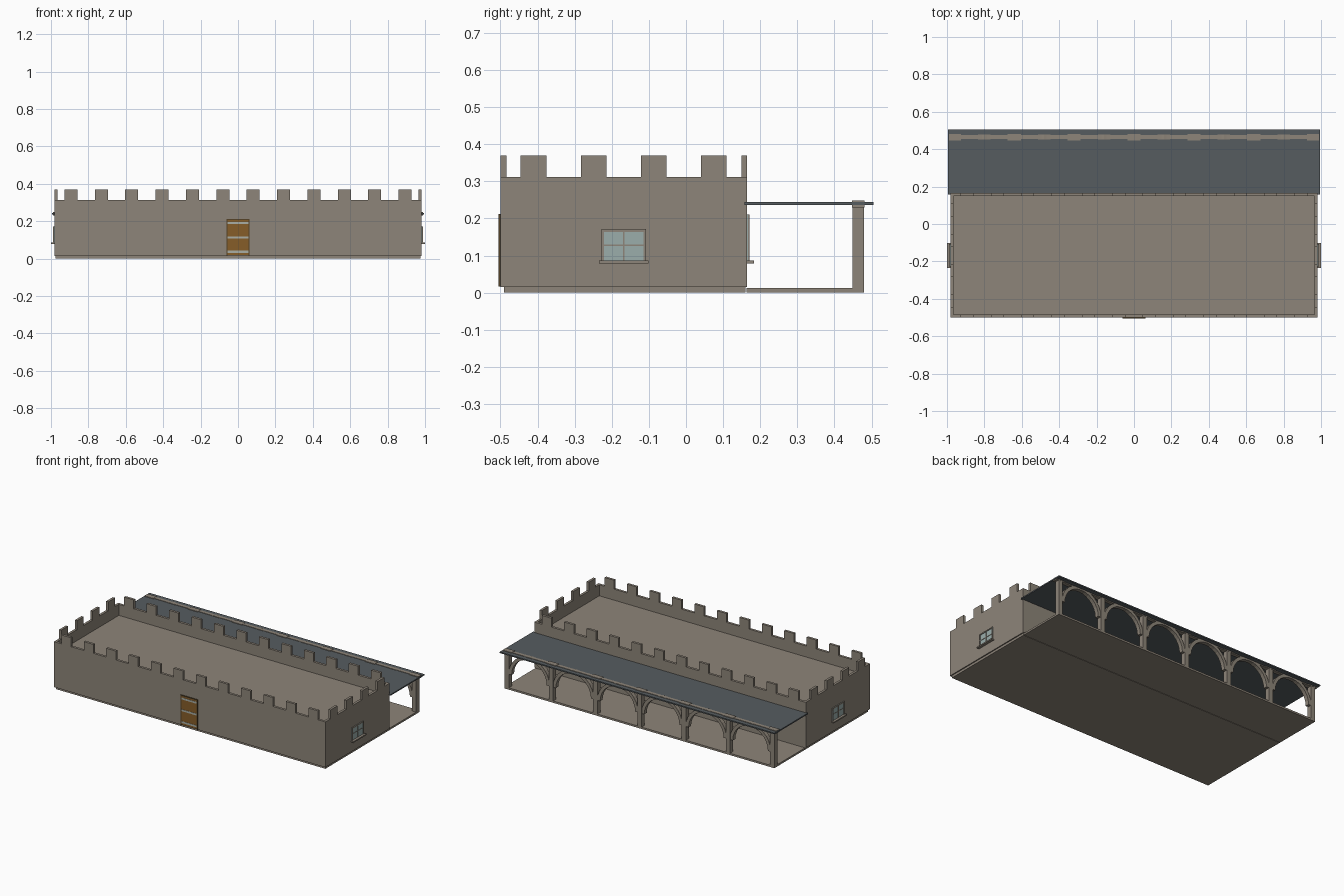
import bpy, bmesh, math
from mathutils import Matrix

if "Cube" in bpy.data.objects:
    bpy.data.objects.remove(bpy.data.objects["Cube"])


def material(name, rgb):
    m = bpy.data.materials.new(name)
    m.diffuse_color = (*rgb, 1)
    m.use_nodes = True
    m.node_tree.nodes["Principled BSDF"].inputs["Base Color"].default_value = m.diffuse_color
    return m


STONE = material("stone", (0.27, 0.235, 0.192))
SLATE = material("slate", (0.094, 0.108, 0.117))
WOOD = material("door_wood", (0.24, 0.11, 0.022))
DARK = material("dark_wood", (0.09, 0.055, 0.02))
METAL = material("door_metal", (0.40, 0.43, 0.38))
GLASS = material("glass", (0.33, 0.42, 0.41))


def make(name, bm, mat):
    bmesh.ops.recalc_face_normals(bm, faces=bm.faces)
    me = bpy.data.meshes.new(name)
    bm.to_mesh(me)
    bm.free()
    me.materials.append(mat)
    ob = bpy.data.objects.new(name, me)
    bpy.context.collection.objects.link(ob)
    return ob


def boxes(name, spans, mat, xf=None):
    """One object from boxes given as (x0, x1, y0, y1, z0, z1)."""
    bm = bmesh.new()
    for x0, x1, y0, y1, z0, z1 in spans:
        m = (Matrix.Translation(((x0 + x1) / 2, (y0 + y1) / 2, (z0 + z1) / 2))
             @ Matrix.Diagonal((x1 - x0, y1 - y0, z1 - z0, 1)))
        bmesh.ops.create_cube(bm, size=1, matrix=m)
    if xf:
        bm.transform(xf)
    return make(name, bm, mat)


W, YF, YB = 0.982, -0.5, 0.165      # hall half width, front and back
T, DECK, WALL, TOP = 0.016, 0.24, 0.312, 0.37

# Foundation, porch floor and hall body
boxes("foundation", [(-0.975, 0.975, -0.49, 0.16, 0, 0.016)], STONE)
boxes("porch_floor", [(-0.975, 0.975, 0.163, 0.48, 0, 0.012)], STONE)
boxes("hall_body", [(-W, W, YF, YB, 0.015, DECK)], STONE)

# Parapet around the flat roof
boxes("parapet_front", [(-W, W, YF, YF + T, DECK, WALL)], STONE)
boxes("parapet_back", [(-W, W, YB - T, YB, DECK, WALL)], STONE)
for side, x in (("left", -W), ("right", W - T)):
    boxes("parapet_" + side, [(x, x + T, YF + T, YB - T, DECK, WALL)], STONE)

# Merlons
xs = [(i - 5.5) * 0.1624 for i in range(12)]
ys = [-0.168 + (i - 1.5) * 0.162 for i in range(4)]
h = 0.0345
for side, y in (("front", YF), ("back", YB - T)):
    boxes("merlons_" + side, [(x - h, x + h, y, y + T, WALL, TOP) for x in xs], STONE)
for side, x in (("left", -W), ("right", W - T)):
    boxes("merlons_" + side, [(x, x + T, y - h, y + h, WALL, TOP) for y in ys], STONE)

# Front door: planks, jambs and metal straps
boxes("door", [(-0.056, 0.056, -0.503, -0.499, 0.018, 0.207)], WOOD)
boxes("door_frame", [(-0.062, -0.055, -0.505, -0.499, 0.016, 0.208),
                     (0.055, 0.062, -0.505, -0.499, 0.016, 0.208),
                     (-0.062, 0.062, -0.505, -0.499, 0.206, 0.212)], DARK)
boxes("door_straps", [(-0.055, 0.055, -0.5045, -0.5, z - 0.006, z + 0.006)
                      for z in (0.036, 0.113, 0.19)], METAL)


def window(name, loc, turn, w, z0, z1):
    """Window built facing +y, then turned and placed."""
    xf = Matrix.Translation(loc) @ Matrix.Rotation(turn, 4, 'Z')
    a, f, zm = w / 2, 0.007, (z0 + z1) / 2
    boxes(name + "_glass", [(-a, a, -0.001, 0.002, z0, z1)], GLASS, xf)
    boxes(name + "_frame", [(-a, -a + f, -0.001, 0.006, z0, z1),
                            (a - f, a, -0.001, 0.006, z0, z1),
                            (-a + f, a - f, -0.001, 0.006, z1 - f, z1),
                            (-a - f, a + f, -0.001, 0.018, z0 - 0.006, z0 + 0.002)], STONE, xf)
    boxes(name + "_bars", [(-0.002, 0.002, 0, 0.004, z0, z1 - f),
                           (-a + f, a - f, 0, 0.0038, zm - 0.002, zm + 0.002)], STONE, xf)


window("right_window", (W, -0.168, 0), -math.pi / 2, 0.12, 0.085, 0.171)
window("left_window", (-W, -0.168, 0), math.pi / 2, 0.12, 0.085, 0.171)
window("back_window", (0, YB, 0), 0, 0.12, 0.085, 0.21)

# Porch roof slab
boxes("porch_roof", [(-0.994, 0.994, 0.158, 0.505, 0.236, 0.244)], SLATE)

# Porch columns with the beam just breaking through the roof
cols = [-0.96 + i * 0.32 for i in range(7)]
boxes("porch_columns", [(x - 0.015, x + 0.015, 0.448, 0.48, 0.011, 0.236) for x in cols], STONE)
boxes("porch_beam", [(-0.99, 0.99, 0.454, 0.476, 0.23, 0.2465)], STONE)
boxes("column_caps", [(max(x - 0.035, -0.99), min(x + 0.035, 0.99), 0.447, 0.481, 0.23, 0.248)
                      for x in cols], STONE)


# Curved arch ribs between the columns
def arch(name, cx, r_out, r_in, cz, y0, y1, n=14):
    bm = bmesh.new()
    rings = []
    for i in range(n + 1):
        a = math.pi * i / n
        rings.append([bm.verts.new((cx + r * math.cos(a), y, cz + r * math.sin(a)))
                      for r, y in ((r_out, y0), (r_out, y1), (r_in, y1), (r_in, y0))])
    for p, q in zip(rings, rings[1:]):
        for k in range(4):
            bm.faces.new((p[k], p[(k + 1) % 4], q[(k + 1) % 4], q[k]))
    bm.faces.new(rings[0])
    bm.faces.new(rings[-1])
    make(name, bm, STONE)


for i in range(6):
    arch(f"porch_arch_{i + 1}", cols[i] + 0.16, 0.148, 0.127, 0.1, 0.452, 0.478)
